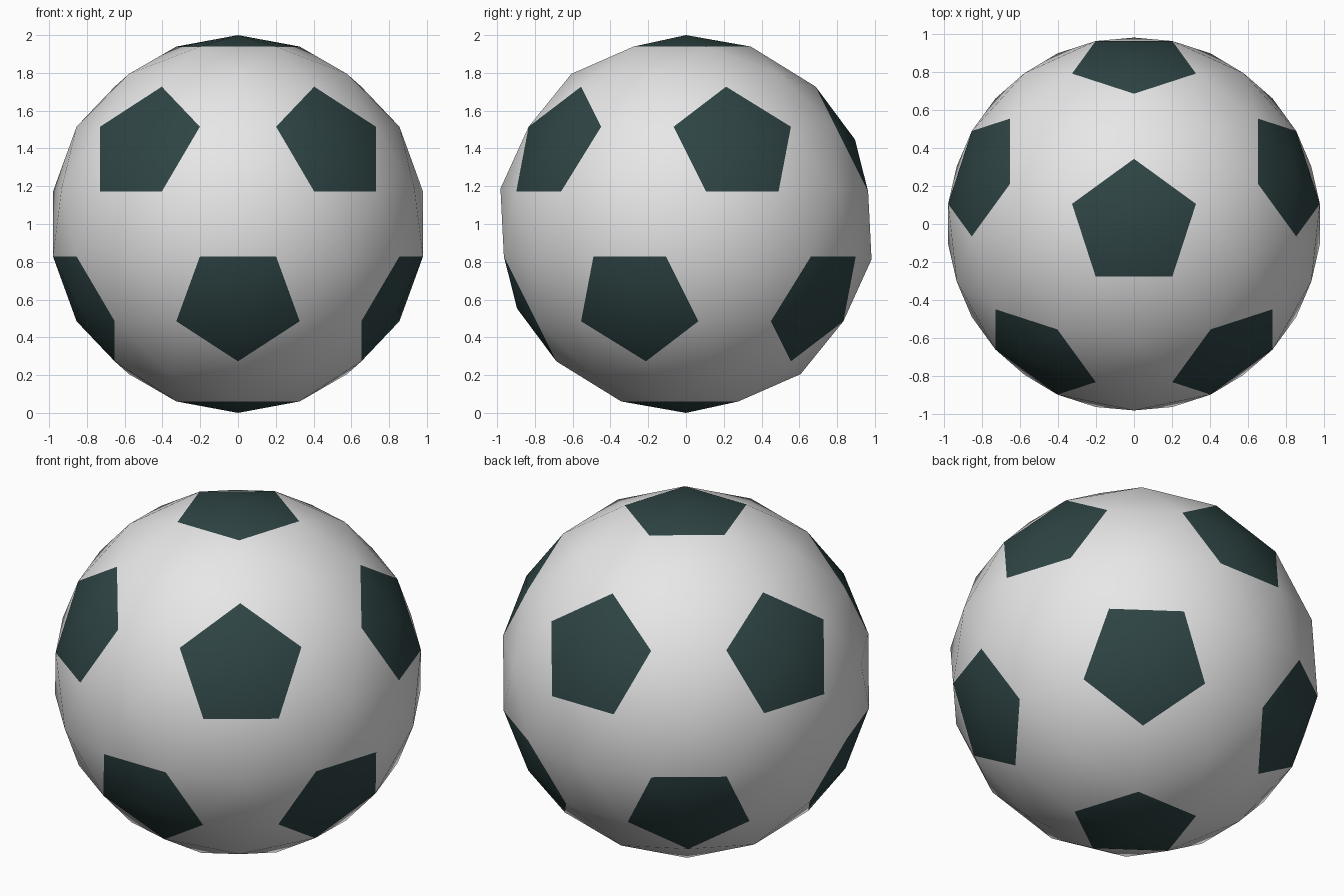
import bpy, bmesh
from math import pi
from mathutils import Matrix, Vector

if "Cube" in bpy.data.objects:
    bpy.data.objects.remove(bpy.data.objects["Cube"])


def material(name, color):
    m = bpy.data.materials.new(name)
    m.diffuse_color = (*color, 1.0)
    m.use_nodes = True
    m.node_tree.nodes["Principled BSDF"].inputs["Base Color"].default_value = m.diffuse_color
    return m


# Icosahedron turned so a corner of the top pentagon points to the back
ico = bmesh.new()
bmesh.ops.create_icosphere(ico, subdivisions=1, radius=1.0,
                           matrix=Matrix.Rotation(pi / 2, 4, 'Z'))
centres = [v.co.normalized() for v in ico.verts]          # pentagon centres
points = list(centres)
for e in ico.edges:                                       # panel corners
    a, b = (v.co for v in e.verts)
    points += [a.lerp(b, t).normalized() for t in (1 / 3, 2 / 3)]
points += [f.calc_center_median().normalized() for f in ico.faces]  # hexagon centres
ico.free()

# Ball: the hull of those points makes raised pentagon and hexagon fans
bm = bmesh.new()
for p in points:
    bm.verts.new(p)
bmesh.ops.convex_hull(bm, input=bm.verts)
bmesh.ops.recalc_face_normals(bm, faces=bm.faces)

# Dark panels are the faces touching a pentagon centre
for f in bm.faces:
    f.smooth = True
    f.material_index = int(any((v.co - c).length < 0.01
                               for v in f.verts for c in centres))
bmesh.ops.translate(bm, verts=bm.verts, vec=Vector((0, 0, 1)))

mesh = bpy.data.meshes.new("ball")
bm.to_mesh(mesh)
bm.free()
mesh.materials.append(material("white_panel", (0.80, 0.80, 0.80)))
mesh.materials.append(material("dark_panel", (0.028, 0.058, 0.058)))
ball = bpy.data.objects.new("ball", mesh)
bpy.context.collection.objects.link(ball)
